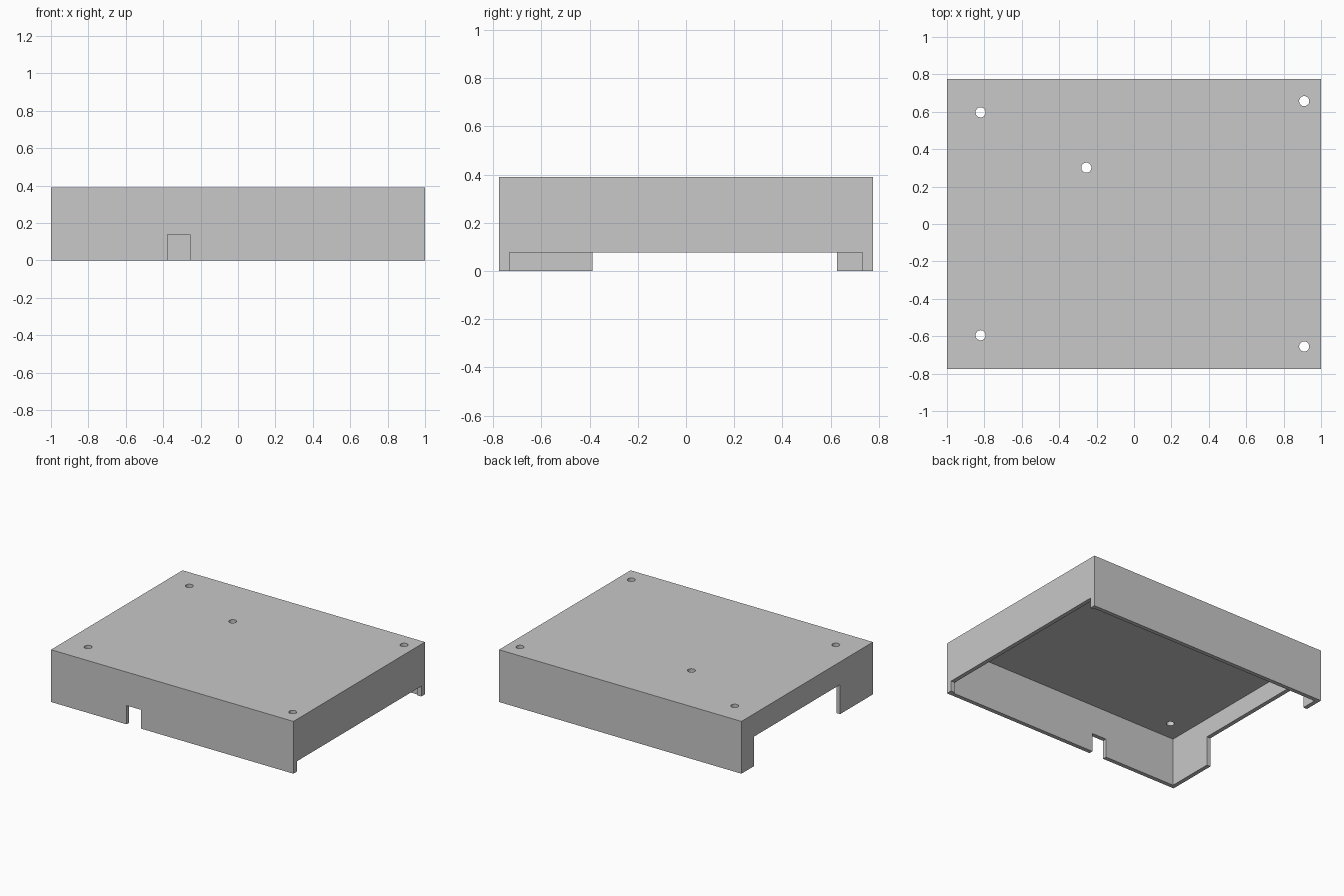
import bpy
import bmesh
from mathutils import Matrix, Vector

default = bpy.data.objects.get("Cube")
if default:
    bpy.data.objects.remove(default, do_unlink=True)

HX, HY, H = 1.0, 0.775, 0.39      # outer half sizes and height
SHELL = 0.031                     # wall and roof thickness

grey = bpy.data.materials.new("plain_grey")
grey.use_nodes = True
grey.diffuse_color = (0.58, 0.58, 0.58, 1)
grey.node_tree.nodes["Principled BSDF"].inputs["Base Color"].default_value = grey.diffuse_color


def finish(name, bm):
    mesh = bpy.data.meshes.new(name)
    bm.to_mesh(mesh)
    bm.free()
    mesh.materials.append(grey)
    obj = bpy.data.objects.new(name, mesh)
    bpy.context.collection.objects.link(obj)
    return obj


def box(name, low, high):
    low, high = Vector(low), Vector(high)
    bm = bmesh.new()
    place = Matrix.Translation((low + high) / 2) @ Matrix.Diagonal((*(high - low), 1))
    bmesh.ops.create_cube(bm, size=1, matrix=place)
    return finish(name, bm)


def cylinder(name, x, y, radius):
    bm = bmesh.new()
    bmesh.ops.create_cone(bm, cap_ends=True, segments=32, radius1=radius, radius2=radius,
                          depth=0.3, matrix=Matrix.Translation((x, y, H)))
    return finish(name, bm)


def cut(target, cutter):
    cutter.hide_render = True
    mod = target.modifiers.new("cut", "BOOLEAN")
    mod.operation = "DIFFERENCE"
    mod.solver = "EXACT"
    mod.object = cutter
    bpy.context.view_layer.objects.active = target
    bpy.ops.object.modifier_apply(modifier=mod.name)
    bpy.data.objects.remove(cutter, do_unlink=True)


# Enclosure lid: a shell open at the bottom
cover = box("enclosure_cover", (-HX, -HY, 0), (HX, HY, H))
cut(cover, box("cavity", (-HX + SHELL, -HY + SHELL, -0.1), (HX - SHELL, HY - SHELL, H - SHELL)))

# Openings in the lower edges of three walls
cut(cover, box("front_cable_notch", (-0.377, -0.9, -0.2), (-0.257, -0.7, 0.14)))
cut(cover, box("left_wall_opening", (0.9, -0.732, -0.2), (1.1, 0.732, 0.077)))
cut(cover, box("right_wall_opening", (-1.1, -0.388, -0.2), (-0.9, 0.627, 0.22)))

# Screw holes through the top
for x, y in [(-0.82, 0.597), (-0.82, -0.595), (0.91, 0.657), (0.91, -0.655), (-0.255, 0.301)]:
    cut(cover, cylinder("screw_hole", x, y, 0.027))

bpy.ops.object.select_all(action="DESELECT")
cover.select_set(True)
bpy.context.view_layer.objects.active = cover
bpy.ops.object.shade_smooth_by_angle()
